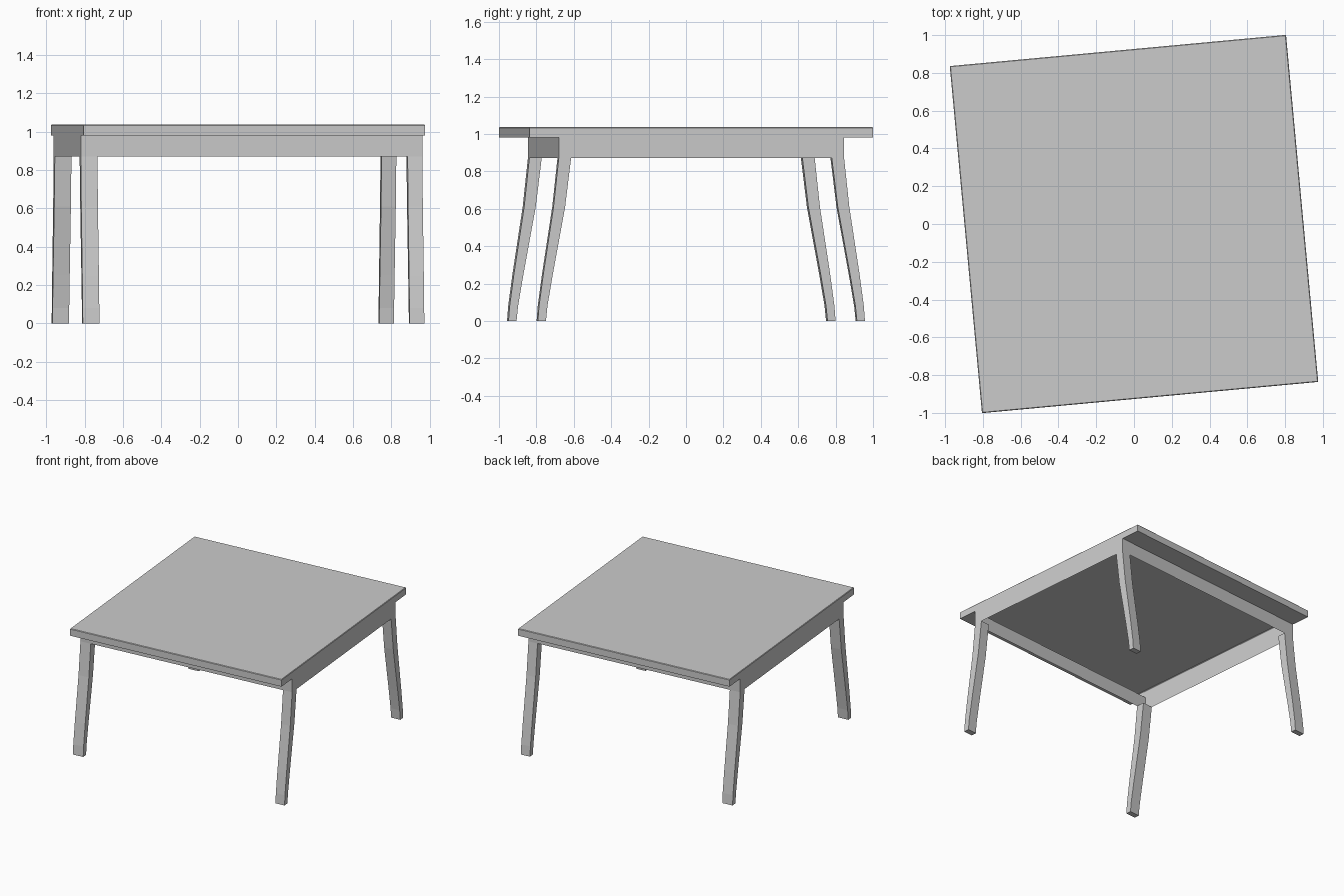
import bpy, bmesh
from math import radians
from mathutils import Matrix

if "Cube" in bpy.data.objects:
    bpy.data.objects.remove(bpy.data.objects["Cube"])

TURN = Matrix.Rotation(radians(5.3), 4, 'Z')   # whole table is slightly turned
HX, HY, TY = 0.894, 0.766, 0.9225              # half width, apron and top half depth
Z0, Z1, Z2 = 0.871, 0.98, 1.037                # apron bottom, top underside, top


def finish(name, bm, recalc=True):
    if recalc:
        bmesh.ops.recalc_face_normals(bm, faces=bm.faces)
    bm.transform(TURN)
    mesh = bpy.data.meshes.new(name)
    bm.to_mesh(mesh)
    bm.free()
    ob = bpy.data.objects.new(name, mesh)
    bpy.context.collection.objects.link(ob)


def sheet(name, *points):
    bm = bmesh.new()
    bm.faces.new([bm.verts.new(p) for p in points])
    finish(name, bm, recalc=False)


# Hollow tabletop shell, finely chamfered along the top rim
bm = bmesh.new()
bmesh.ops.create_cube(bm, size=1, matrix=Matrix.Translation((0, 0, (Z1 + Z2) / 2))
                      @ Matrix.Diagonal((2 * HX, 2 * TY, Z2 - Z1, 1)))
bmesh.ops.delete(bm, geom=[f for f in bm.faces if f.normal.z < -0.5], context='FACES_ONLY')
rim = [e for e in bm.edges if all(v.co.z > Z2 - 0.001 for v in e.verts)]
bmesh.ops.bevel(bm, geom=rim, offset=0.004, segments=1, profile=0.5, affect='EDGES')
finish("tabletop", bm, recalc=False)

# Apron boards, and the overhanging underside at front and back
for end, s in (("front", -1), ("back", 1)):
    y, ty, x = s * HY, s * TY, s * HX
    sheet(f"{end}_apron", (x, y, Z0), (-x, y, Z0), (-x, y, Z1), (x, y, Z1))
    sheet(f"{end}_overhang", (x, y, Z1), (-x, y, Z1), (-x, ty, Z1), (x, ty, Z1))
for side, s in (("left", -1), ("right", 1)):
    x, y = s * HX, s * HY
    sheet(f"{side}_apron", (x, -y, Z0), (x, y, Z0), (x, y, Z1), (x, -y, Z1))

# Leg side profile: height, outer offset, inner offset from the apron face
PROFILE = [(Z0, 0.0, -0.066), (0.61, 0.028, -0.034), (0.25, 0.083, 0.032),
           (0.08, 0.106, 0.061), (0.0, 0.112, 0.069)]


def leg(name, sx, sy, width):
    bm = bmesh.new()
    xs = (sx * HX, sx * (HX - width))
    rings = []
    for z, outer, inner in PROFILE:
        yo, yi = sy * (HY + outer), sy * (HY + inner)
        rings.append([bm.verts.new(p) for p in
                      ((xs[0], yo, z), (xs[1], yo, z), (xs[1], yi, z), (xs[0], yi, z))])
    for a, b in zip(rings, rings[1:]):
        for i in range(4):
            j = (i + 1) % 4
            bm.faces.new((a[i], a[j], b[j], b[i]))
    bm.faces.new(rings[0])
    bm.faces.new(rings[-1])
    finish(name, bm)


# Four splayed legs
for side, sx, width in (("left", -1, 0.087), ("right", 1, 0.077)):
    for end, sy in (("front", -1), ("back", 1)):
        leg(f"{end}_{side}_leg", sx, sy, width)
